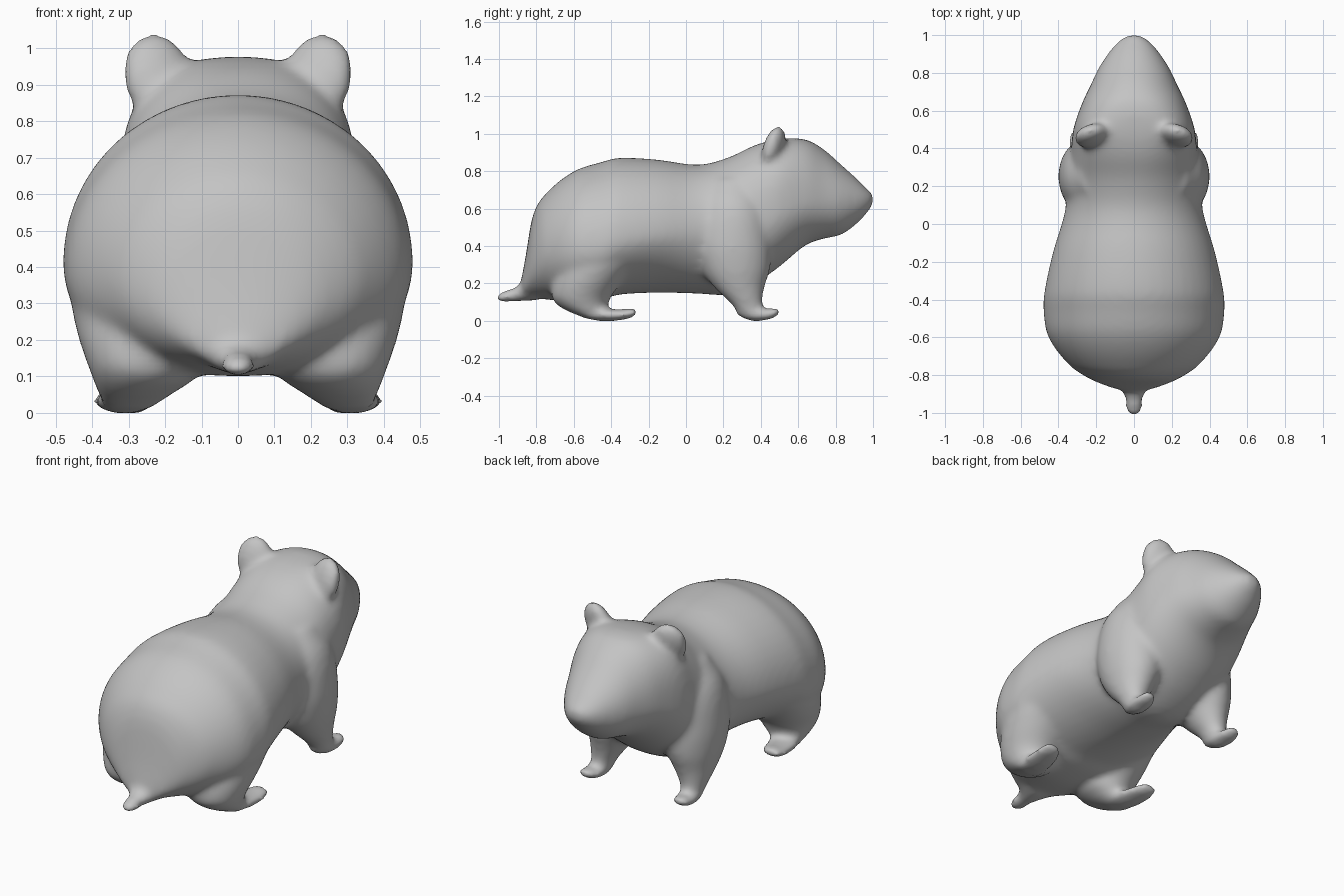
import bpy, bmesh, math
from mathutils import Vector, Matrix

SIDES = 48
X, Y, Z = Vector((1, 0, 0)), Vector((0, 1, 0)), Vector((0, 0, 1))


def refine(rows, steps=4):
    """Add rows in between along a smooth curve."""
    out = []
    for i in range(len(rows) - 1):
        p0, p1, p2 = rows[max(i - 1, 0)], rows[i], rows[i + 1]
        p3 = rows[min(i + 2, len(rows) - 1)]
        h = p2[0] - p1[0]
        for k in range(steps):
            t = k / steps
            row = []
            for a, b, c, d in zip(p0, p1, p2, p3):
                m1 = (c - a) / (p2[0] - p0[0]) * h
                m2 = (d - b) / (p3[0] - p1[0]) * h
                row.append((2*t**3 - 3*t**2 + 1) * b + (t**3 - 2*t**2 + t) * m1
                           + (3*t**2 - 2*t**3) * c + (t**3 - t**2) * m2)
            out.append(row)
    return out + [list(rows[-1])]


def loft(bm, rings):
    """Skin a closed tube through rings of (centre, side, up, down, up power, down power)."""
    loops = []
    for c, side, up, down, pu, pd in rings:
        loop = []
        for i in range(SIDES):
            a = 2 * math.pi * (i + 0.5) / SIDES
            co, si = math.cos(a), math.sin(a)
            p = pu if si > 0 else pd
            u = math.copysign(abs(co) ** p, co)
            loop.append(bm.verts.new(c + side * u + (up if si > 0 else down) * abs(si) ** p))
        loops.append(loop)
    for a, b in zip(loops, loops[1:]):
        for i in range(SIDES):
            j = (i + 1) % SIDES
            bm.faces.new((a[i], a[j], b[j], b[i]))
    bm.faces.new(loops[0][::-1])
    bm.faces.new(loops[-1])


def along_y(bm, rows):
    """rows: y, x, z, half width, half height"""
    loft(bm, [(Vector((x, y, z)), X * w, Z * h, Z * -h, 1, 1) for y, x, z, w, h in refine(rows)])


def along_z(bm, rows):
    """rows: z, x, y, half width, half depth"""
    loft(bm, [(Vector((x, y, z)), X * w, Y * d, Y * -d, 1, 1) for z, x, y, w, d in refine(rows)])


bm = bmesh.new()

# Torso and head: y, half width, bottom, widest height, top, roundness above and below
torso = [
    (-0.885, 0.06, 0.12, 0.15, 0.20, 1, 1), (-0.86, 0.14, 0.125, 0.22, 0.33, 1, 1),
    (-0.82, 0.235, 0.125, 0.31, 0.56, 1, 1), (-0.75, 0.34, 0.115, 0.37, 0.68, 1, .97),
    (-0.60, 0.453, 0.10, 0.39, 0.80, 1, .92), (-0.45, 0.48, 0.115, 0.40, 0.85, 1, .95),
    (-0.36, 0.475, 0.14, 0.43, 0.872, 1, 1.05), (-0.15, 0.43, 0.15, 0.46, 0.862, 1, 1.18),
    (0.07, 0.365, 0.145, 0.48, 0.835, 1, 1.08), (0.23, 0.35, 0.14, 0.50, 0.875, .95, 1),
    (0.37, 0.335, 0.20, 0.54, 0.94, .82, .93), (0.50, 0.322, 0.29, 0.60, 0.972, .7, .97),
    (0.64, 0.275, 0.405, 0.64, 0.97, .82, 1), (0.74, 0.228, 0.44, 0.64, 0.915, .95, 1),
    (0.83, 0.185, 0.46, 0.64, 0.835, 1, 1), (0.92, 0.125, 0.525, 0.64, 0.755, 1, 1),
    (0.97, 0.08, 0.58, 0.645, 0.705, 1, 1), (1.0, 0.035, 0.62, 0.65, 0.68, 1, 1),
]
loft(bm, [(Vector((0, y, m)), X * w, Z * (t - m), Z * (b - m), pu, pd)
          for y, w, b, m, t, pu, pd in refine(torso)])

# Tail
along_y(bm, [(-1.01, 0, 0.125, 0.03, 0.018), (-0.98, 0, 0.128, 0.047, 0.03),
             (-0.92, 0, 0.14, 0.05, 0.037), (-0.87, 0, 0.155, 0.075, 0.05),
             (-0.80, 0, 0.19, 0.13, 0.08)])

# Front legs, front feet, hind legs, hind feet, ears
for s in (-1, 1):
    along_z(bm, [(0.76, s * .20, .25, .08, .10), (0.62, s * .235, .25, .135, .17),
                 (0.42, s * .245, .25, .155, .20), (0.28, s * .245, .265, .146, .185),
                 (0.18, s * .262, .285, .108, .135), (0.09, s * .28, .325, .068, .083),
                 (0.015, s * .285, .36, .045, .06)])
    along_y(bm, [(0.27, s * .28, .06, .03, .03), (0.34, s * .285, .04, .054, .04),
                 (0.41, s * .29, .032, .06, .032), (0.47, s * .295, .042, .052, .027),
                 (0.50, s * .295, .05, .03, .016)])
    along_z(bm, [(0.50, s * .26, -.42, .16, .16), (0.33, s * .28, -.46, .178, .20),
                 (0.22, s * .277, -.52, .165, .185), (0.13, s * .262, -.56, .15, .16),
                 (0.09, s * .26, -.555, .138, .14), (0.055, s * .28, -.53, .105, .11),
                 (0.01, s * .305, -.47, .065, .06)])
    along_y(bm, [(-0.53, s * .30, .045, .06, .035), (-0.45, s * .308, .034, .08, .036),
                 (-0.36, s * .322, .032, .077, .03), (-0.29, s * .335, .042, .062, .026),
                 (-0.26, s * .338, .05, .035, .016)])
    ear = (Matrix.Translation((s * 0.222, 0.468, 0.925))
           @ Matrix.Rotation(math.radians(-16 * s), 4, 'Z')
           @ Matrix.Rotation(math.radians(-17), 4, 'X')
           @ Matrix.Diagonal((0.098, 0.053, 0.122, 1)))
    bmesh.ops.create_uvsphere(bm, u_segments=28, v_segments=16, radius=1, matrix=ear)

bmesh.ops.recalc_face_normals(bm, faces=bm.faces)
mesh = bpy.data.meshes.new("hamster_body")
bm.to_mesh(mesh)
bm.free()
body = bpy.data.objects.new("hamster_body", mesh)
bpy.context.collection.objects.link(body)

fur = bpy.data.materials.new("grey_fur")
fur.diffuse_color = (0.55, 0.55, 0.55, 1)
mesh.materials.append(fur)

# Blend the parts into one soft skin
remesh = body.modifiers.new("blend", 'REMESH')
remesh.mode = 'VOXEL'
remesh.voxel_size = 0.016
remesh.use_smooth_shade = True
soften = body.modifiers.new("soften", 'SMOOTH')
soften.factor = 0.5
soften.iterations = 15
